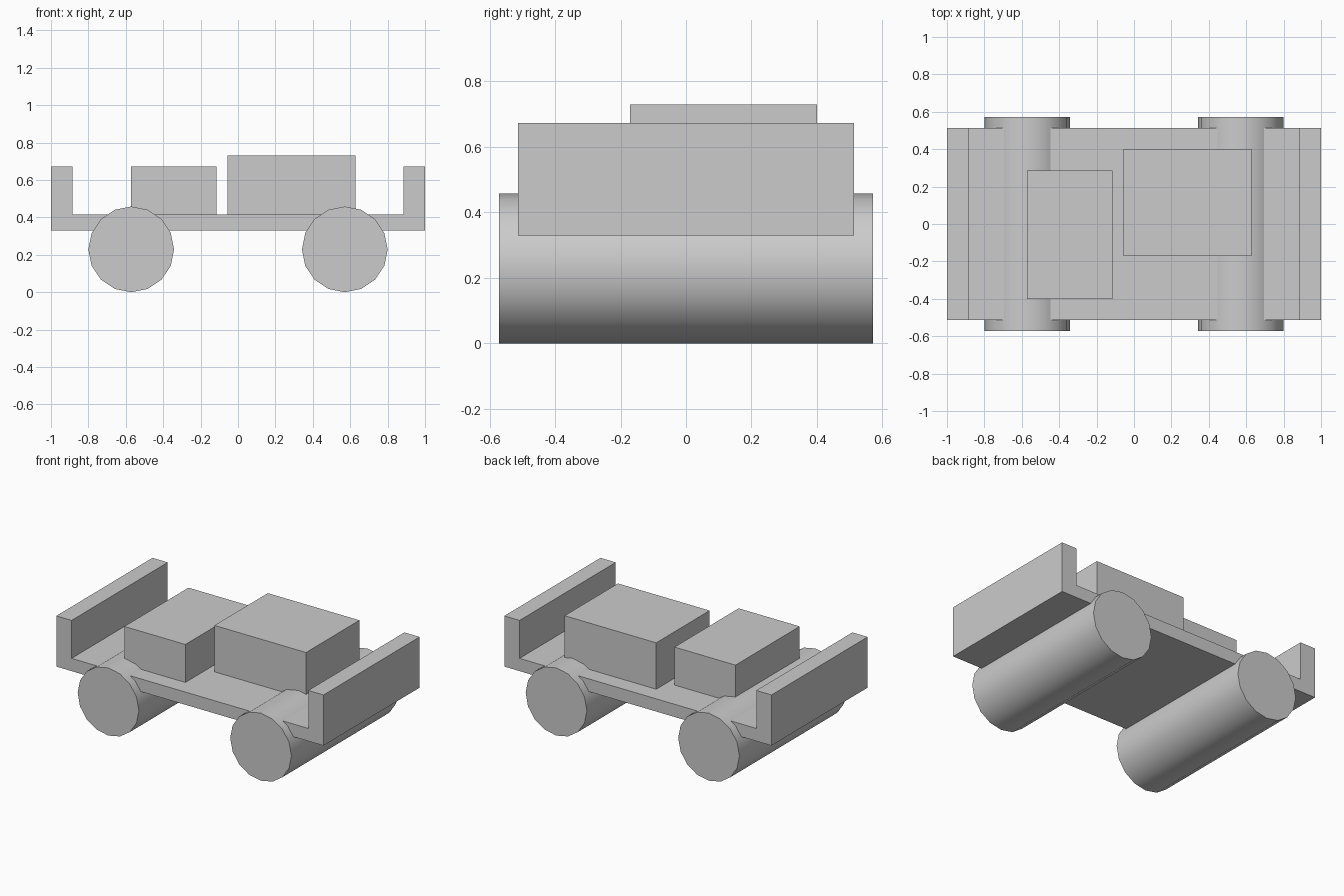
import bpy
import math

cube = bpy.data.objects.get("Cube")
if cube:
    bpy.data.objects.remove(cube, do_unlink=True)

# Single plain grey
grey = bpy.data.materials.new("plain_grey")
grey.use_nodes = True
colour = (0.6, 0.6, 0.6, 1)
grey.diffuse_color = colour
grey.node_tree.nodes["Principled BSDF"].inputs["Base Color"].default_value = colour


def box(name, x, y, z):
    """Box from its (low, high) extents on each axis."""
    spans = (x, y, z)
    bpy.ops.mesh.primitive_cube_add(size=1, location=[(a + b) / 2 for a, b in spans])
    ob = bpy.context.object
    ob.name = name
    ob.scale = [b - a for a, b in spans]
    bpy.ops.object.transform_apply(location=False, rotation=False, scale=True)
    ob.data.materials.append(grey)


def roller(name, x):
    """Wide wheel lying across the chassis."""
    bpy.ops.mesh.primitive_cylinder_add(vertices=16, radius=RADIUS, depth=1.143,
                                        location=(x, 0, RADIUS),
                                        rotation=(math.pi / 2, 0, 0))
    ob = bpy.context.object
    ob.name = name
    ob.data.materials.append(grey)
    bpy.ops.object.shade_smooth_by_angle(angle=math.radians(40))


RADIUS = 0.229
BASE, DECK, WALL = 0.33, 0.416, 0.673
WIDTH = (-0.514, 0.514)

# Chassis: flat deck between two upright end walls
box("deck", (-0.886, 0.886), WIDTH, (BASE, DECK))
box("right_end_wall", (-1, -0.886), WIDTH, (BASE, WALL))
box("left_end_wall", (0.886, 1), WIDTH, (BASE, WALL))

# Cargo blocks on the deck
box("small_block", (-0.571, -0.114), (-0.4, 0.286), (DECK, WALL))
box("large_block", (-0.057, 0.629), (-0.171, 0.4), (DECK, 0.73))

# Rollers
roller("right_roller", -0.571)
roller("left_roller", 0.571)
